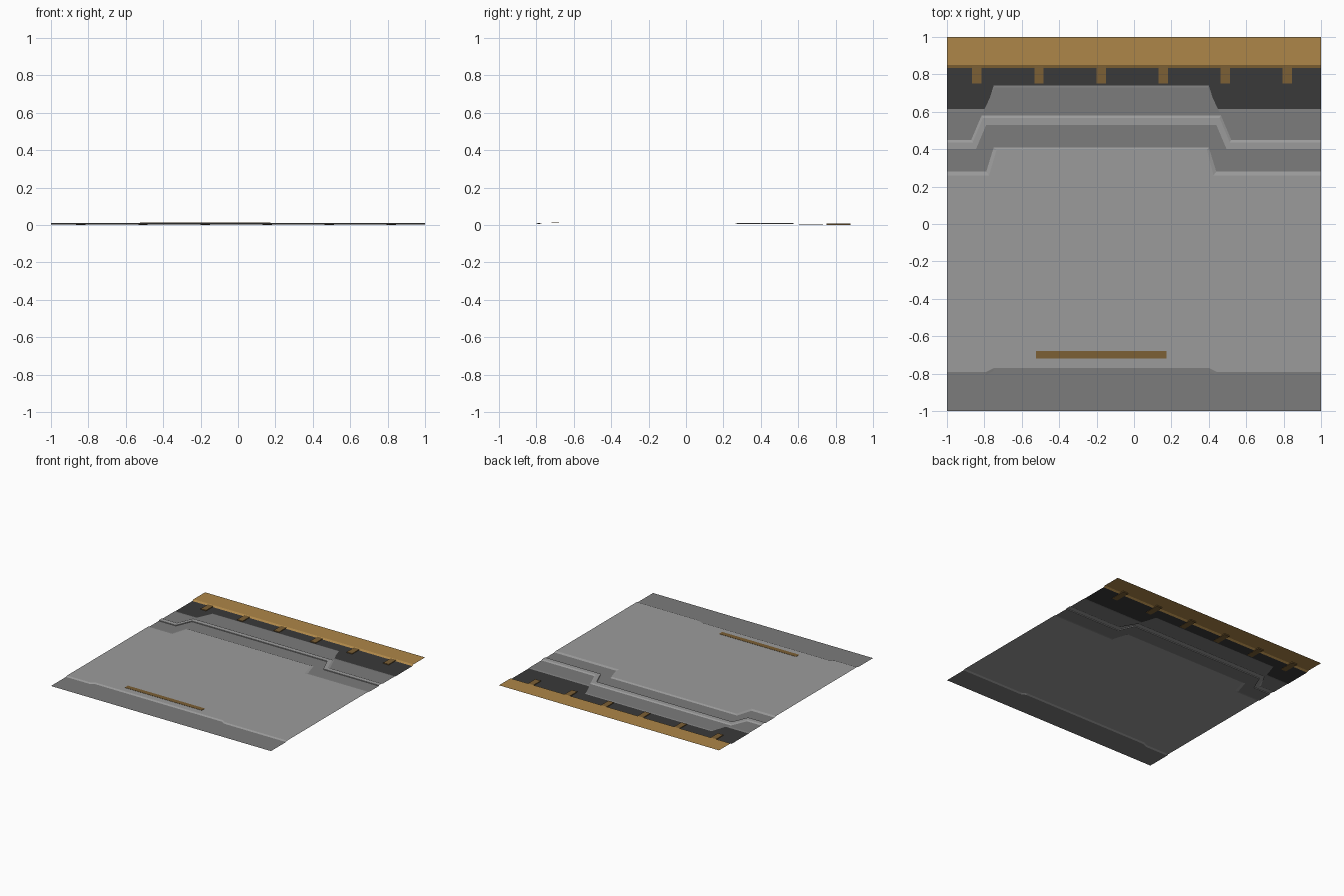
import bpy, bmesh

if "Cube" in bpy.data.objects:
    bpy.data.objects.remove(bpy.data.objects["Cube"])

LOW, MID, TOP = 0.002, 0.005, 0.011


def material(name, rgb):
    m = bpy.data.materials.new(name)
    m.diffuse_color = (*rgb, 1)
    m.use_nodes = True
    m.node_tree.nodes["Principled BSDF"].inputs["Base Color"].default_value = m.diffuse_color
    return m


LIGHT = material("light_grey", (0.33, 0.33, 0.33))
DARK = material("dark_grey", (0.2, 0.2, 0.2))
BLACK = material("charcoal", (0.042, 0.042, 0.042))
GOLD = material("ochre", (0.42, 0.24, 0.065))
BROWN = material("brown", (0.2, 0.115, 0.035))


def row(side, mid, z, xs=(-0.79, -0.75, 0.40, 0.44)):
    """Stepped line across the tile: side level, raised middle, side level."""
    a, b, c, d = xs
    return [(-1, side, z), (a, side, z), (b, mid, z),
            (c, mid, z), (d, side, z), (1, side, z)]


def sheet(name, rows, mat):
    """Open sheet of faces joining consecutive rows."""
    bm = bmesh.new()
    grid = [[bm.verts.new(p) for p in r] for r in rows]
    for r0, r1 in zip(grid, grid[1:]):
        for i in range(len(r0) - 1):
            bm.faces.new((r0[i], r0[i + 1], r1[i + 1], r1[i]))
    return finish(name, bm, mat)


def box(name, x0, x1, y0, y1, z0, z1, mat):
    bm = bmesh.new()
    bmesh.ops.create_cube(bm, size=1)
    for v in bm.verts:
        v.co = (x1 if v.co.x > 0 else x0, y1 if v.co.y > 0 else y0,
                z1 if v.co.z > 0 else z0)
    return finish(name, bm, mat)


def finish(name, bm, mat):
    me = bpy.data.meshes.new(name)
    bm.to_mesh(me)
    bm.free()
    me.materials.append(mat)
    ob = bpy.data.objects.new(name, me)
    bpy.context.collection.objects.link(ob)
    return ob


OUT = (-0.87, -0.815, 0.465, 0.52)
INN = (-0.845, -0.79, 0.44, 0.495)

# low front border
sheet("front_border", [row(-1, -1, MID), row(-0.805, -0.785, MID)], DARK)
# large raised panel with bevelled front and back edges
sheet("main_panel", [row(-0.805, -0.785, MID), row(-0.79, -0.77, TOP),
                     row(0.26, 0.395, TOP, (-0.775, -0.735, 0.39, 0.425)),
                     row(0.28, 0.41, MID)], LIGHT)
# recessed band behind the panel
sheet("front_channel", [row(0.28, 0.41, MID), row(0.40, 0.53, MID, INN)], DARK)
# raised ridge: vertical front, flat top, bevelled back
sheet("ridge", [row(0.40, 0.53, MID, INN), row(0.40, 0.53, TOP, INN),
                row(0.437, 0.568, TOP, (-0.862, -0.807, 0.457, 0.512)),
                row(0.45, 0.58, MID, OUT)], LIGHT)
# band behind the ridge, bevelled down to the trench
sheet("rear_channel", [row(0.45, 0.58, MID, OUT),
                       row(0.60, 0.73, MID, (-0.78, -0.745, 0.395, 0.43)),
                       row(0.615, 0.74, LOW)], DARK)
# dark trench
sheet("trench", [row(0.615, 0.74, LOW), row(0.835, 0.835, LOW)], BLACK)
# coloured rear border with bevelled front edge
sheet("rear_border", [row(0.835, 0.835, LOW), row(0.85, 0.85, TOP),
                      row(1, 1, TOP)], GOLD)

# clips bridging trench and rear border
for i in range(6):
    x = -0.84 + i * 0.332
    box("clip", x - 0.025, x + 0.025, 0.75, 0.88, 0, 0.008, BROWN)

# inlaid bar on the main panel
box("inlay_bar", -0.525, 0.175, -0.72, -0.68, TOP + 0.0003, TOP + 0.002, BROWN)
